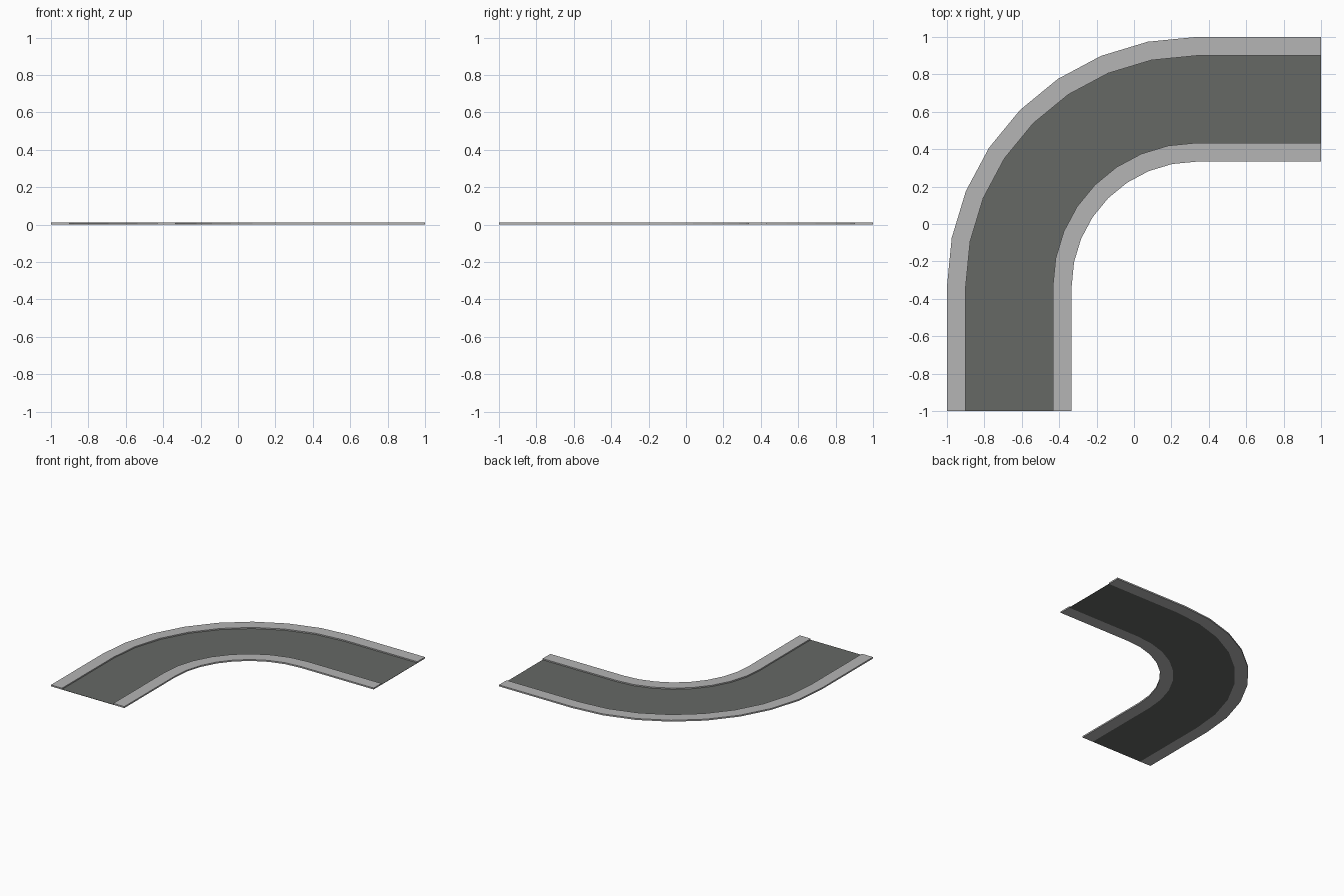
import bpy, bmesh, math

if "Cube" in bpy.data.objects:
    bpy.data.objects.remove(bpy.data.objects["Cube"])

CX, CY = 1 / 3, -1 / 3      # centre of the bend
SEGMENTS = 8                # facets around the quarter turn


def material(name, rgb):
    m = bpy.data.materials.new(name)
    m.diffuse_color = (*rgb, 1)
    m.use_nodes = True
    m.node_tree.nodes["Principled BSDF"].inputs["Base Color"].default_value = m.diffuse_color
    return m


def path(r):
    """Straight, quarter bend, straight at distance r from the bend centre."""
    pts = [(CX - r, -1)]
    for i in range(SEGMENTS + 1):
        a = math.pi - math.pi / 2 * i / SEGMENTS
        pts.append((CX + r * math.cos(a), CY + r * math.sin(a)))
    return pts + [(1, CY + r)]


def strip(name, r_in, r_out, height, mat):
    """Sweep a rectangular section along the bend."""
    bm = bmesh.new()
    section = [(r_in, 0), (r_out, 0), (r_out, height), (r_in, height)]
    rails = [[bm.verts.new((x, y, z)) for x, y in path(r)] for r, z in section]
    n = len(rails[0])
    for k in range(4):
        a, b = rails[k], rails[(k + 1) % 4]
        for i in range(n - 1):
            bm.faces.new((a[i], b[i], b[i + 1], a[i + 1]))
    for i in (0, n - 1):
        bm.faces.new([rail[i] for rail in rails])
    bmesh.ops.recalc_face_normals(bm, faces=bm.faces)
    me = bpy.data.meshes.new(name)
    bm.to_mesh(me)
    bm.free()
    me.materials.append(mat)
    ob = bpy.data.objects.new(name, me)
    bpy.context.collection.objects.link(ob)


asphalt = material("asphalt grey", (0.132, 0.14, 0.13))
concrete = material("concrete grey", (0.46, 0.46, 0.46))

# Roadway between two raised pavements
strip("road_surface", 0.767, 1.233, 0.002, asphalt)
strip("inner_pavement", 2 / 3, 0.767, 0.012, concrete)
strip("outer_pavement", 1.233, 4 / 3, 0.012, concrete)
